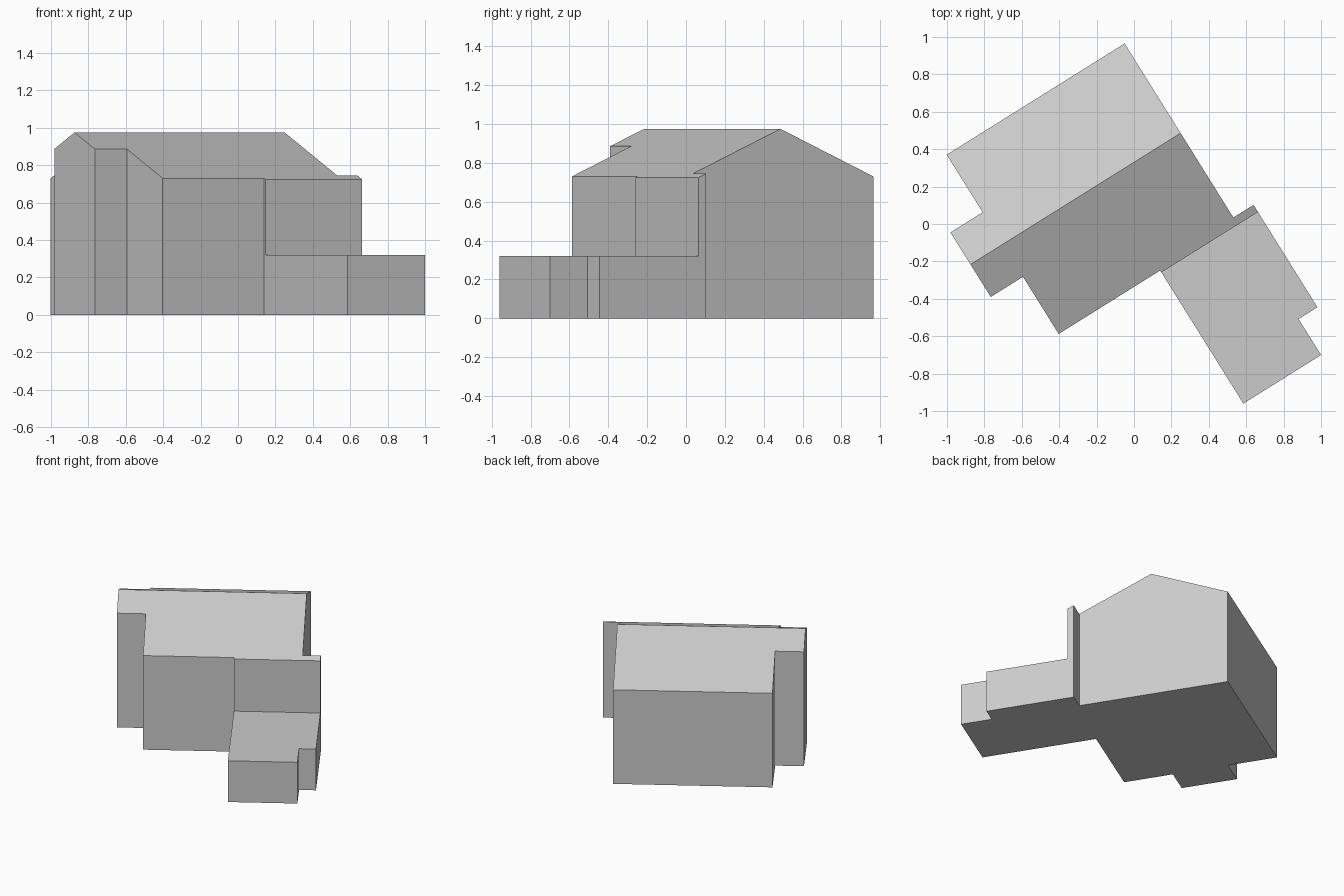
import bpy, bmesh, math

if "Cube" in bpy.data.objects:
    bpy.data.objects.remove(bpy.data.objects["Cube"], do_unlink=True)

TURN = math.radians(32)          # the house stands at an angle to the axes
RIDGE_V, RIDGE_Z, SLOPE = 0.28, 0.975, 0.434
MAIN_LEFT, MAIN_RIGHT = -0.653, 0.469
MAIN_FRONT, MAIN_BACK = -0.285, 0.845
WALL_FRONT, WING_LEFT, WING_RIGHT = -0.297, -0.013, 0.596

plaster = bpy.data.materials.new("light_grey")
plaster.use_nodes = True
grey = (0.6, 0.6, 0.6, 1)
plaster.diffuse_color = grey
plaster.node_tree.nodes["Principled BSDF"].inputs["Base Color"].default_value = grey


def prism(name, outline, offset):
    """Extrude a closed outline along an offset into a solid."""
    bm = bmesh.new()
    face = bm.faces.new([bm.verts.new(p) for p in outline])
    new = bmesh.ops.extrude_face_region(bm, geom=[face], use_keep_orig=True)["geom"]
    bmesh.ops.translate(bm, vec=offset,
                        verts=[g for g in new if isinstance(g, bmesh.types.BMVert)])
    bmesh.ops.recalc_face_normals(bm, faces=bm.faces)
    mesh = bpy.data.meshes.new(name)
    bm.to_mesh(mesh)
    bm.free()
    mesh.materials.append(plaster)
    obj = bpy.data.objects.new(name, mesh)
    obj.rotation_euler.z = TURN
    bpy.context.collection.objects.link(obj)
    return obj


def roof_z(v):
    return RIDGE_Z - SLOPE * abs(v - RIDGE_V)


def roofed_block(name, u0, u1, v0, v1):
    """Walls that reach up to the shared gable roof planes."""
    profile = [(v0, 0), (v1, 0), (v1, roof_z(v1))]
    if v0 < RIDGE_V < v1:
        profile.append((RIDGE_V, RIDGE_Z))
    profile.append((v0, roof_z(v0)))
    return prism(name, [(u0, v, z) for v, z in profile], (u1 - u0, 0, 0))


# Gabled house, side bay and the slightly projecting front wall
roofed_block("main_house", MAIN_LEFT, MAIN_RIGHT, MAIN_FRONT, MAIN_BACK)
roofed_block("side_bay", -0.856, MAIN_LEFT, 0.075, 0.482)
roofed_block("front_wall", WING_LEFT, MAIN_RIGHT, WALL_FRONT, MAIN_FRONT)
roofed_block("front_wall_end", MAIN_RIGHT, WING_RIGHT, WALL_FRONT, -0.252)

# Low flat-roofed wing with a stepped corner
wing = [(WING_LEFT, WALL_FRONT), (WING_LEFT, -1.124), (0.477, -1.124),
        (0.477, -0.897), (WING_RIGHT, -0.897), (WING_RIGHT, WALL_FRONT)]
prism("flat_roof_wing", [(u, v, 0) for u, v in wing], (0, 0, 0.32))
